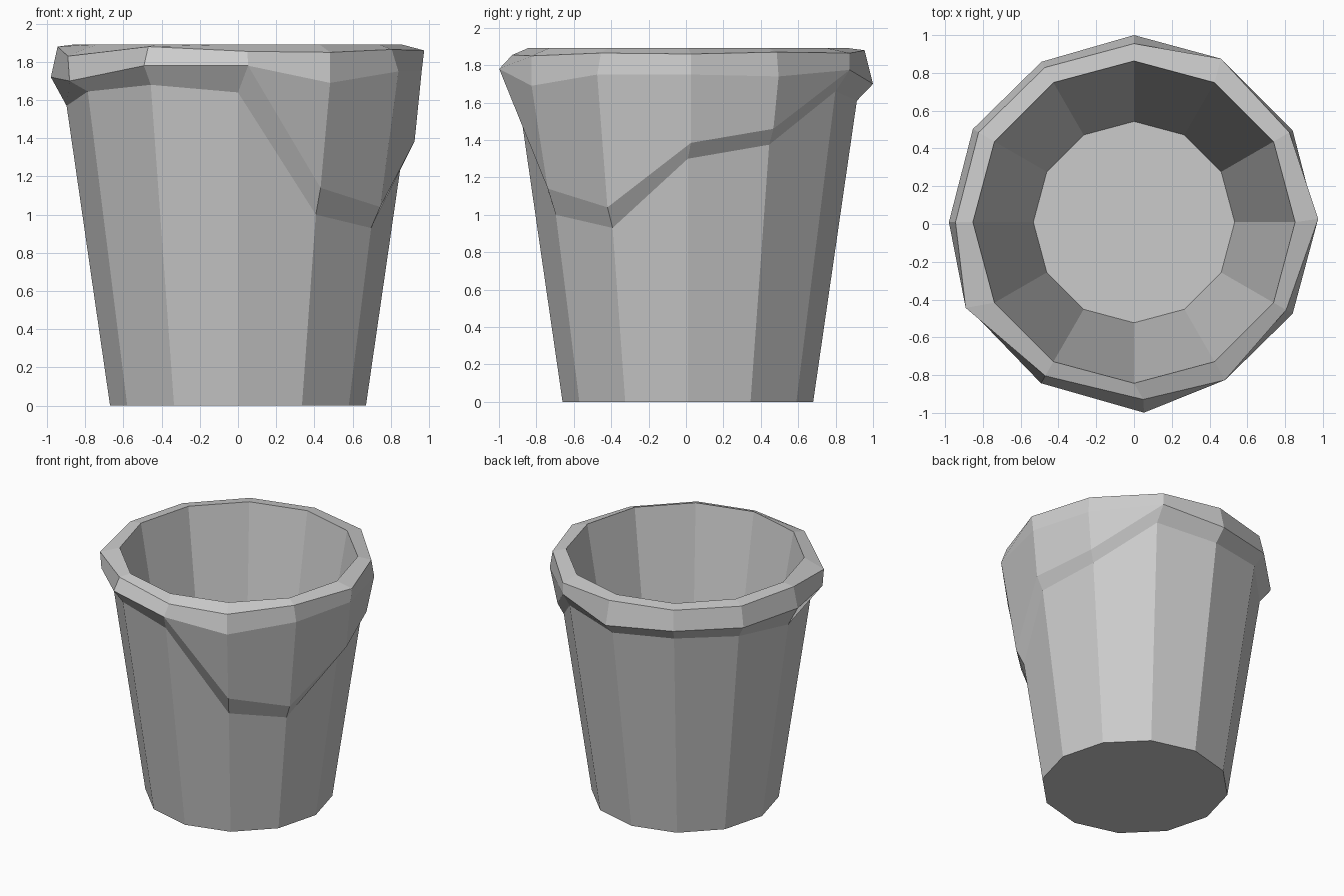
import bpy, bmesh
from math import cos, sin, radians

if "Cube" in bpy.data.objects:
    bpy.data.objects.remove(bpy.data.objects["Cube"])

CY = 0.01                      # slight offset of the bucket axis
def wall(z):                   # tapered outer wall radius at a height
    return 0.67 + 0.145 * z

# One row per side, every 30 degrees from +x:
# twist, fold junction height, fold lip (r, z), bend (r, z) or None, rim (r, z)
sides = [
    (1.0, 1.30, (0.925, 1.385), (0.962, 1.75), (0.975, 1.86)),
    (0.0, 1.375, (0.915, 1.46), (0.97, 1.74), (0.95, 1.87)),
    (2.0, 1.66, (0.98, 1.775), None, (0.98, 1.865)),
    (0.0, 1.61, (0.99, 1.70), None, (0.945, 1.88)),
    (0.0, 1.64, (0.98, 1.73), None, (0.945, 1.88)),
    (0.0, 1.62, (0.985, 1.72), None, (0.95, 1.875)),
    (0.0, 1.57, (0.98, 1.72), None, (0.945, 1.88)),
    (-3.0, 1.645, (0.99, 1.70), None, (1.0, 1.83)),
    (0.0, 1.68, (0.985, 1.78), None, (0.94, 1.88)),
    (3.0, 1.64, (1.01, 1.78), None, (0.94, 1.855)),
    (0.0, 1.00, (0.865, 1.14), (0.965, 1.69), (0.965, 1.85)),
    (0.0, 0.93, (0.86, 1.04), (0.97, 1.75), (0.93, 1.865)),
]

bm = bmesh.new()
columns = []
for i, (twist, junction, lip, bend, rim) in enumerate(sides):
    # profile: base, wall, fold lip, fold bend, rim, inner edge, floor
    profile = [(0.67, 0, 0), (wall(junction), junction, 0), (*lip, twist),
               (*(bend or lip), twist), (*rim, twist),
               (0.853, 1.892, 0), (0.533, 0.08, 0)]
    col = []
    for r, z, t in profile:
        a = radians(30 * i + t)
        col.append(bm.verts.new((r * cos(a), CY + r * sin(a), z)))
    columns.append(col)

# Skin neighbouring profiles, then cap base and inside floor
for i, a in enumerate(columns):
    b = columns[(i + 1) % 12]
    for k in range(len(a) - 1):
        bm.faces.new((a[k], b[k], b[k + 1], a[k + 1]))
bm.faces.new([c[0] for c in reversed(columns)])
bm.faces.new([c[-1] for c in columns])

# Merge sides without a separate bend
bmesh.ops.remove_doubles(bm, verts=bm.verts, dist=0.0005)
bmesh.ops.recalc_face_normals(bm, faces=bm.faces)

mesh = bpy.data.meshes.new("lined_bin")
bm.to_mesh(mesh)
bm.free()
bpy.context.collection.objects.link(bpy.data.objects.new("lined_bin", mesh))
